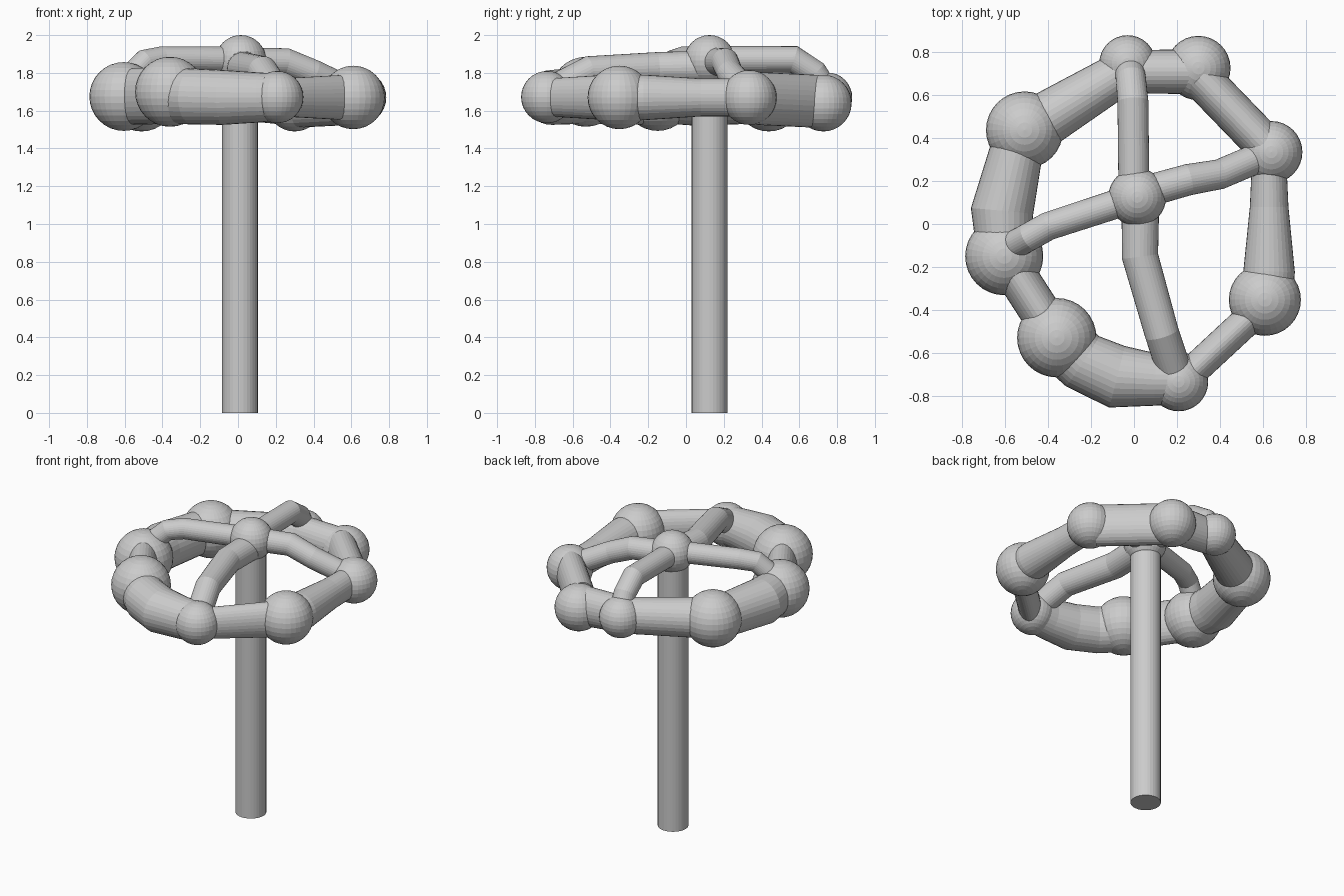
import bpy, bmesh, math
from mathutils import Vector

SIDES = 32


def make_object(name, bm):
    bmesh.ops.recalc_face_normals(bm, faces=bm.faces)
    mesh = bpy.data.meshes.new(name)
    bm.to_mesh(mesh)
    bm.free()
    obj = bpy.data.objects.new(name, mesh)
    bpy.context.collection.objects.link(obj)
    return obj


def ball(name, x, y, z, r):
    bm = bmesh.new()
    bmesh.ops.create_uvsphere(bm, u_segments=32, v_segments=16, radius=r)
    bmesh.ops.translate(bm, verts=bm.verts, vec=(x, y, z))
    return make_object(name, bm)


def tube(name, stations):
    """Loft an oval tube; each station is x, y, z, half width, half height."""
    bm = bmesh.new()
    pts = [Vector(s[:3]) for s in stations]
    rings = []
    for i, s in enumerate(stations):
        a = (pts[i] - pts[max(i - 1, 0)]).normalized()
        b = (pts[min(i + 1, len(pts) - 1)] - pts[i]).normalized()
        t = (a + b).normalized()
        side = t.cross(Vector((0, 0, 1))).normalized()
        up = side.cross(t)
        ring = []
        for k in range(SIDES):
            ang = 2 * math.pi * k / SIDES
            ring.append(bm.verts.new(pts[i] + side * s[3] * math.cos(ang) + up * s[4] * math.sin(ang)))
        rings.append(ring)
    for r0, r1 in zip(rings, rings[1:]):
        for k in range(SIDES):
            n = (k + 1) % SIDES
            bm.faces.new((r0[k], r0[n], r1[n], r1[k]))
    bm.faces.new(rings[0])
    bm.faces.new(rings[-1])
    return make_object(name, bm)


# Stem
bm = bmesh.new()
bmesh.ops.create_cone(bm, cap_ends=True, segments=32, radius1=0.095, radius2=0.095, depth=1.85)
bmesh.ops.translate(bm, verts=bm.verts, vec=(0.01, 0.125, 0.925))
make_object("stem", bm)

# Hub and rim joints
ball("hub", 0.015, 0.125, 1.865, 0.135)
joints = {
    "back": (-0.03, 0.748, 1.67, 0.132),
    "back_right": (0.30, 0.727, 1.64, 0.15),
    "right": (0.64, 0.335, 1.67, 0.145),
    "front_right": (0.61, -0.353, 1.67, 0.168),
    "front": (0.208, -0.735, 1.672, 0.138),
    "front_left": (-0.36, -0.53, 1.70, 0.185),
    "left": (-0.605, -0.15, 1.675, 0.182),
    "back_left": (-0.51, 0.438, 1.67, 0.18),
}
for name, j in joints.items():
    ball("rim_joint_" + name, *j)

# Rim tubes running from joint to joint
rim = [
    [(-0.03, 0.71, 1.67, 0.10, 0.115), (0.30, 0.71, 1.65, 0.105, 0.13)],
    [(0.31, 0.68, 1.65, 0.095, 0.14), (0.61, 0.37, 1.665, 0.095, 0.14)],
    [(0.63, 0.335, 1.67, 0.083, 0.10), (0.63, 0.21, 1.67, 0.084, 0.10),
     (0.63, 0.08, 1.67, 0.09, 0.10), (0.63, -0.22, 1.67, 0.12, 0.12), (0.62, -0.33, 1.67, 0.12, 0.12)],
    [(0.57, -0.41, 1.67, 0.072, 0.12), (0.22, -0.735, 1.67, 0.072, 0.10)],
    [(0.20, -0.725, 1.672, 0.115, 0.125), (0.10, -0.725, 1.67, 0.122, 0.133),
     (-0.08, -0.712, 1.67, 0.148, 0.145), (-0.24, -0.64, 1.675, 0.14, 0.148), (-0.36, -0.53, 1.68, 0.14, 0.148)],
    [(-0.36, -0.53, 1.68, 0.095, 0.15), (-0.605, -0.15, 1.675, 0.095, 0.15)],
    [(-0.605, -0.15, 1.675, 0.125, 0.14), (-0.615, 0.06, 1.67, 0.146, 0.15),
     (-0.55, 0.33, 1.67, 0.125, 0.14), (-0.51, 0.43, 1.67, 0.12, 0.135)],
    [(-0.50, 0.435, 1.67, 0.132, 0.13), (-0.04, 0.715, 1.67, 0.10, 0.115)],
]
for i, seg in enumerate(rim):
    tube(f"rim_tube_{i + 1}", seg)

# Spokes rising over the rim and meeting at the hub
spokes = {
    "back": [(0.0, 0.125, 1.87, 0.072), (-0.005, 0.57, 1.872, 0.072), (-0.015, 0.68, 1.80, 0.07), (-0.025, 0.74, 1.70, 0.07)],
    "right": [(0.015, 0.14, 1.86, 0.075), (0.255, 0.207, 1.858, 0.073), (0.40, 0.232, 1.80, 0.07), (0.63, 0.33, 1.69, 0.07)],
    "front": [(0.03, 0.12, 1.83, 0.088), (0.028, -0.15, 1.825, 0.085), (0.13, -0.51, 1.81, 0.08), (0.20, -0.72, 1.70, 0.08)],
    "left": [(0.015, 0.125, 1.87, 0.068), (-0.40, -0.01, 1.875, 0.066), (-0.49, -0.06, 1.86, 0.066), (-0.60, -0.12, 1.75, 0.066)],
}
for name, path in spokes.items():
    tube("spoke_" + name, [p + (p[3],) for p in path])
